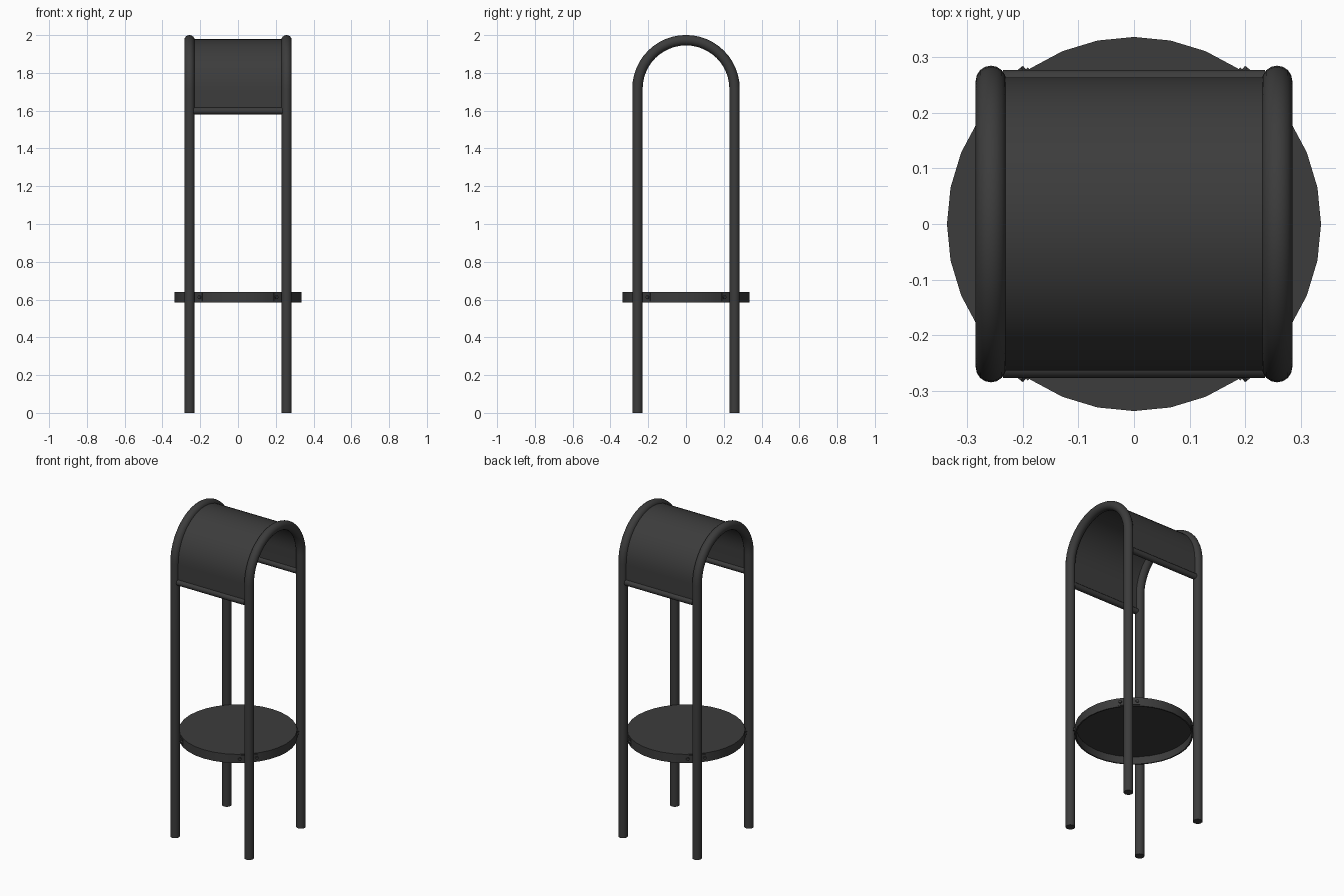
import bpy, bmesh, math
from mathutils import Matrix, Vector

if "Cube" in bpy.data.objects:
    bpy.data.objects.remove(bpy.data.objects["Cube"])

LEG, TUBE_R, ARC_Z = 0.257, 0.0275, 1.716
TRAY_R, TRAY_Z0, TRAY_Z1 = 0.336, 0.585, 0.64

metal = bpy.data.materials.new("dark_metal")
metal.diffuse_color = (0.045, 0.045, 0.045, 1)
metal.use_nodes = True
metal.node_tree.nodes["Principled BSDF"].inputs["Base Color"].default_value = metal.diffuse_color


def finish(name, bm):
    bmesh.ops.recalc_face_normals(bm, faces=bm.faces)
    me = bpy.data.meshes.new(name)
    bm.to_mesh(me)
    bm.free()
    ob = bpy.data.objects.new(name, me)
    bpy.context.collection.objects.link(ob)
    me.materials.append(metal)
    bpy.ops.object.select_all(action='DESELECT')
    ob.select_set(True)
    bpy.context.view_layer.objects.active = ob
    bpy.ops.object.shade_smooth_by_angle(angle=math.radians(35))
    return ob


def arch(radius, z_low, steps=24):
    """Upside-down U in the YZ plane: list of (y, z, outward angle)."""
    pts = [(radius, z_low, 0.0)]
    for i in range(steps + 1):
        a = math.pi * i / steps
        pts.append((radius * math.cos(a), ARC_Z + radius * math.sin(a), a))
    return pts + [(-radius, z_low, math.pi)]


def loft(bm, rings):
    for r0, r1 in zip(rings, rings[1:]):
        n = len(r0)
        for i in range(n):
            bm.faces.new((r0[i], r0[(i + 1) % n], r1[(i + 1) % n], r1[i]))


# Bent tube frames: two legs joined by an arch
def tube_frame(name, x, sides=16):
    bm = bmesh.new()
    rings = []
    for y, z, a in arch(LEG, 0.0):
        ring = []
        for k in range(sides):
            t = 2 * math.pi * k / sides
            d = TUBE_R * math.cos(t)
            ring.append(bm.verts.new((x + TUBE_R * math.sin(t),
                                      y + d * math.cos(a), z + d * math.sin(a))))
        rings.append(ring)
    loft(bm, rings)
    bm.faces.new(rings[0])
    bm.faces.new(rings[-1])
    finish(name, bm)


tube_frame("left_frame", -LEG)
tube_frame("right_frame", LEG)

# Curved hood sheet between the frames
bm = bmesh.new()
W = 0.235
rings = []
for (yo, zo, _), (yi, zi, _) in zip(arch(0.263, 1.6), arch(0.253, 1.6)):
    rings.append([bm.verts.new(p) for p in
                  ((-W, yo, zo), (W, yo, zo), (W, yi, zi), (-W, yi, zi))])
loft(bm, rings)
bm.faces.new(rings[0])
bm.faces.new(rings[-1])
finish("hood_sheet", bm)

# Rods along the lower hood edges
for name, s in (("front_hood_rod", -1), ("back_hood_rod", 1)):
    bm = bmesh.new()
    bmesh.ops.create_cone(bm, cap_ends=True, segments=16, radius1=0.0185, radius2=0.0185,
                          depth=2 * W,
                          matrix=Matrix.Translation((0, s * 0.2585, 1.599)) @ Matrix.Rotation(math.pi / 2, 4, 'Y'))
    finish(name, bm)

# Round tray: flat top with a turned-down rim, hollow underneath
bm = bmesh.new()
rings = []
for r, z in ((TRAY_R - 0.008, TRAY_Z1 - 0.008), (TRAY_R - 0.008, TRAY_Z0),
             (TRAY_R, TRAY_Z0), (TRAY_R, TRAY_Z1)):
    rings.append([bm.verts.new((r * math.cos(math.tau * k / 32), r * math.sin(math.tau * k / 32), z))
                  for k in range(32)])
loft(bm, rings)
bm.faces.new(rings[0])
bm.faces.new(rings[-1])
finish("tray", bm)

# Mounting tabs with hex bolts on the rim, either side of each leg
bm = bmesh.new()
zc = (TRAY_Z0 + TRAY_Z1) / 2
apothem = TRAY_R * math.cos(math.pi / 32)
for quarter in range(4):
    for s in (-1, 1):
        ang = math.radians(45 + 90 * quarter + s * 5.625)
        base = Matrix.Rotation(ang, 4, 'Z') @ Matrix.Translation((apothem, s * 0.006, zc))
        bmesh.ops.create_cube(bm, size=1, matrix=base @ Matrix.Diagonal((0.008, 0.05, 0.042, 1)))
        bmesh.ops.create_cone(bm, cap_ends=True, segments=6, radius1=0.01, radius2=0.01, depth=0.012,
                              matrix=base @ Matrix.Translation((0.006, s * 0.01, 0)) @ Matrix.Rotation(math.pi / 2, 4, 'Y'))
finish("tray_brackets", bm)
